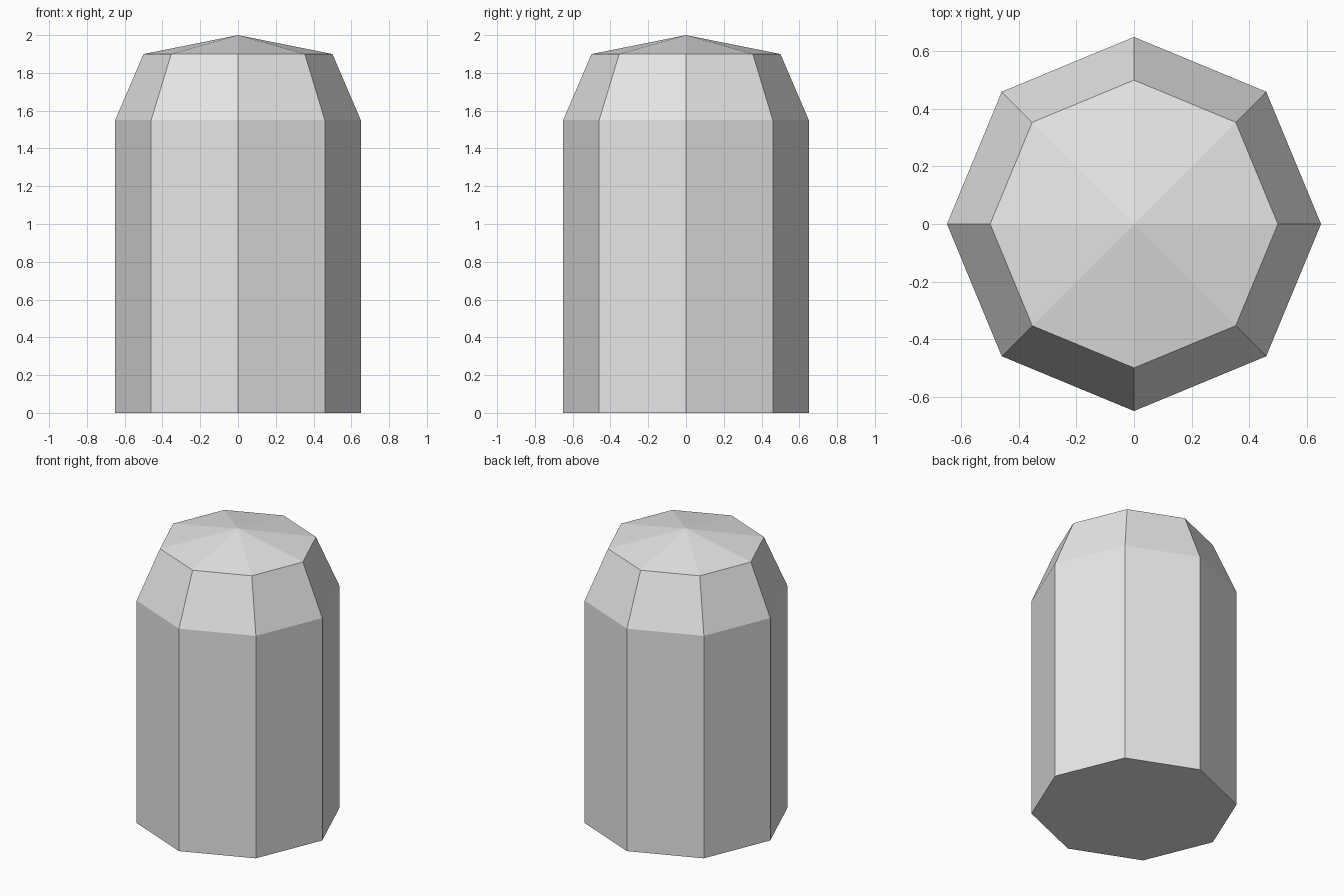
import bpy, bmesh, math

if "Cube" in bpy.data.objects:
    bpy.data.objects.remove(bpy.data.objects["Cube"])

SIDES = 8
PROFILE = [(0.65, 0.0), (0.65, 1.55), (0.50, 1.90)]  # radius, height
APEX = 2.0

grey = bpy.data.materials.new("light_grey")
grey.diffuse_color = (0.8, 0.8, 0.8, 1)
grey.use_nodes = True
grey.node_tree.nodes["Principled BSDF"].inputs["Base Color"].default_value = grey.diffuse_color

bm = bmesh.new()

# Octagonal rings, corners on the x and y axes
rings = [[bm.verts.new((r * math.cos(math.tau * i / SIDES),
                        r * math.sin(math.tau * i / SIDES), z))
          for i in range(SIDES)] for r, z in PROFILE]
apex = bm.verts.new((0, 0, APEX))

# Straight wall and tapered shoulder
for low, high in zip(rings, rings[1:]):
    for i in range(SIDES):
        j = (i + 1) % SIDES
        bm.faces.new((low[i], low[j], high[j], high[i]))

# Shallow pointed cap and flat base
for i in range(SIDES):
    bm.faces.new((rings[-1][i], rings[-1][(i + 1) % SIDES], apex))
bm.faces.new(rings[0][::-1])

mesh = bpy.data.meshes.new("octagonal_post")
bm.to_mesh(mesh)
bm.free()
mesh.materials.append(grey)
post = bpy.data.objects.new("octagonal_post", mesh)
bpy.context.collection.objects.link(post)
